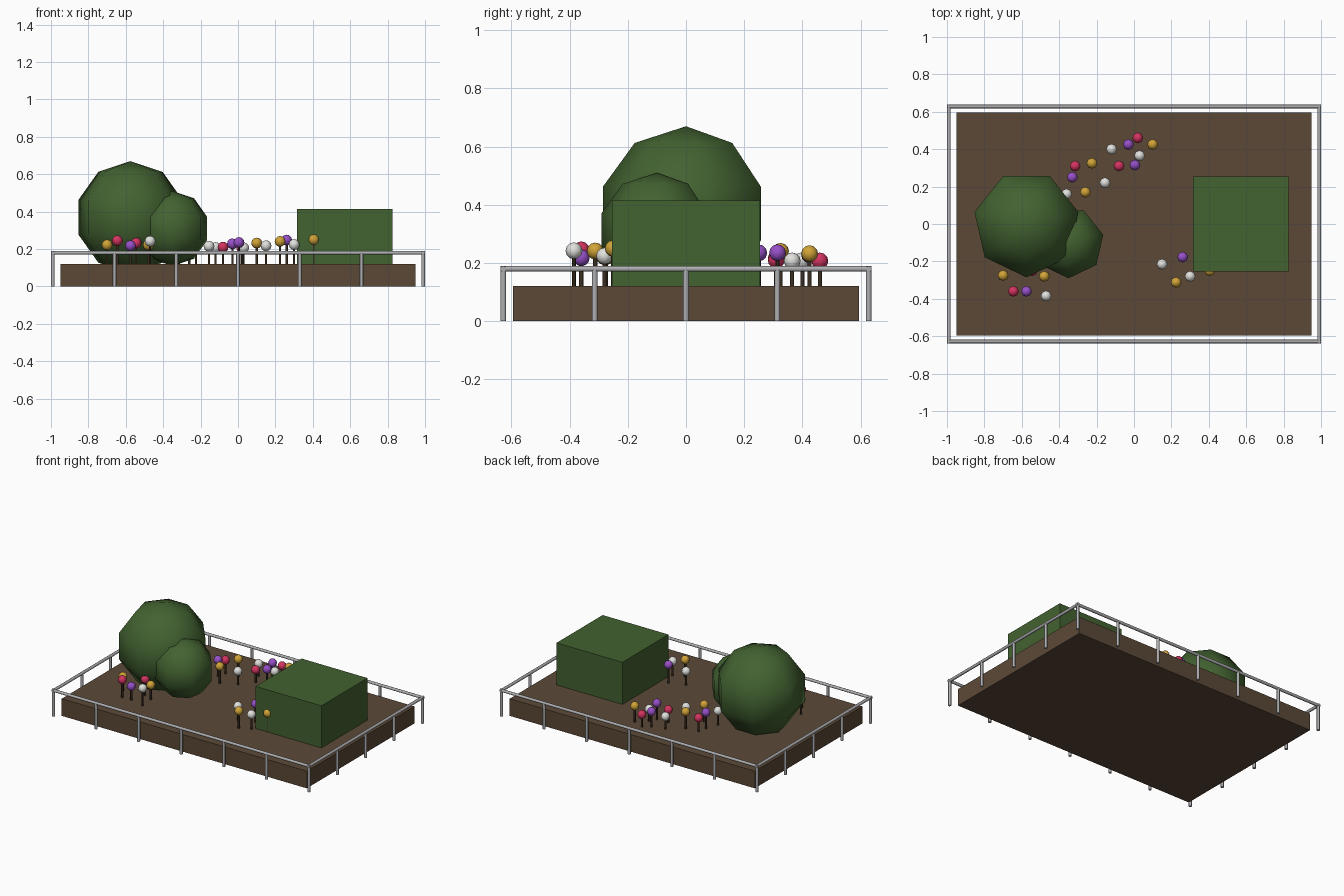
import bpy, math
from mathutils import Vector

if "Cube" in bpy.data.objects:
    bpy.data.objects.remove(bpy.data.objects["Cube"])


def material(name, rgb):
    m = bpy.data.materials.new(name)
    m.diffuse_color = (*rgb, 1)
    m.use_nodes = True
    m.node_tree.nodes["Principled BSDF"].inputs["Base Color"].default_value = m.diffuse_color
    return m


SOIL = material("soil brown", (0.105, 0.066, 0.038))
LEAF = material("leaf green", (0.055, 0.122, 0.030))
METAL = material("grey metal", (0.43, 0.43, 0.45))
STEM = material("dark stem", (0.045, 0.028, 0.015))
PETALS = {
    "red": material("petal red", (0.66, 0.035, 0.12)),
    "yellow": material("petal yellow", (0.64, 0.37, 0.04)),
    "purple": material("petal purple", (0.31, 0.08, 0.58)),
    "white": material("petal white", (0.75, 0.75, 0.73)),
}


def finish(name, mat, smooth=None):
    ob = bpy.context.object
    ob.name = name
    ob.data.materials.append(mat)
    if smooth == "all":
        bpy.ops.object.shade_smooth()
    elif smooth:
        bpy.ops.object.shade_smooth_by_angle(angle=math.radians(smooth))
    return ob


def box(name, mat, lo, hi):
    lo, hi = Vector(lo), Vector(hi)
    bpy.ops.mesh.primitive_cube_add(size=1, location=(lo + hi) / 2)
    bpy.context.object.scale = hi - lo
    finish(name, mat)


def rod(name, mat, a, b, r, sides=8):
    a, b = Vector(a), Vector(b)
    d = b - a
    bpy.ops.mesh.primitive_cylinder_add(
        vertices=sides, radius=r, depth=d.length, location=(a + b) / 2,
        rotation=d.to_track_quat('Z', 'Y').to_euler())
    finish(name, mat, 60)


def ball(name, mat, centre, r, segments, rings, turn=0):
    bpy.ops.mesh.primitive_uv_sphere_add(
        segments=segments, ring_count=rings, radius=r, location=centre,
        rotation=(0, 0, turn))
    finish(name, mat, "all")


# Soil bed
box("soil_bed", SOIL, (-0.95, -0.595, 0), (0.95, 0.595, 0.12))

# Bushes: clipped hedge block and two low-poly round shrubs
box("hedge_block", LEAF, (0.315, -0.255, 0.11), (0.825, 0.255, 0.415))
ball("large_bush", LEAF, (-0.575, 0, 0.37), 0.30, 7, 5, math.pi)
ball("small_bush", LEAF, (-0.35, -0.10, 0.31), 0.20, 7, 5, math.pi)

# Railing: posts along the four sides and one top rail per side
X, Y, Z, R = 0.99, 0.628, 0.18, 0.01
for s, side in ((-1, "front"), (1, "back")):
    for i in range(7):
        x = -X + i * X / 3
        rod(f"{side}_post_{i}", METAL, (x, s * Y, 0), (x, s * Y, Z), R)
    rod(f"{side}_rail", METAL, (-X - R, s * Y, Z), (X + R, s * Y, Z), R)
for s, side in ((-1, "left"), (1, "right")):
    for i in range(1, 4):
        y = -Y + i * Y / 2
        rod(f"{side}_post_{i}", METAL, (s * X, y, 0), (s * X, y, Z), R)
    rod(f"{side}_rail", METAL, (s * X, -Y - R, Z), (s * X, Y + R, Z), R)

# Flowers: colour, x, y, height of the head
flowers = [
    ("yellow", -0.70, -0.275, 0.222), ("red", -0.645, -0.36, 0.245),
    ("purple", -0.575, -0.36, 0.218), ("red", -0.545, -0.25, 0.233),
    ("yellow", -0.48, -0.28, 0.222), ("white", -0.47, -0.385, 0.242),
    ("red", -0.315, 0.31, 0.215), ("purple", -0.33, 0.25, 0.235),
    ("yellow", -0.225, 0.325, 0.24), ("yellow", -0.26, 0.17, 0.24),
    ("white", -0.36, 0.16, 0.22), ("white", -0.155, 0.22, 0.215),
    ("white", -0.12, 0.40, 0.208), ("purple", -0.03, 0.425, 0.228),
    ("red", 0.02, 0.46, 0.207), ("yellow", 0.10, 0.425, 0.232),
    ("white", 0.03, 0.365, 0.207), ("red", -0.08, 0.31, 0.21),
    ("purple", 0.005, 0.315, 0.235),
    ("white", 0.15, -0.215, 0.218), ("purple", 0.26, -0.177, 0.248),
    ("white", 0.30, -0.28, 0.224), ("yellow", 0.225, -0.312, 0.241),
    ("yellow", 0.405, -0.25, 0.25),
]
for i, (colour, x, y, z) in enumerate(flowers):
    rod(f"flower_stem_{i}", STEM, (x, y, 0.11), (x, y, z), 0.007, 6)
    ball(f"flower_head_{i}", PETALS[colour], (x, y, z), 0.029, 8, 6)
